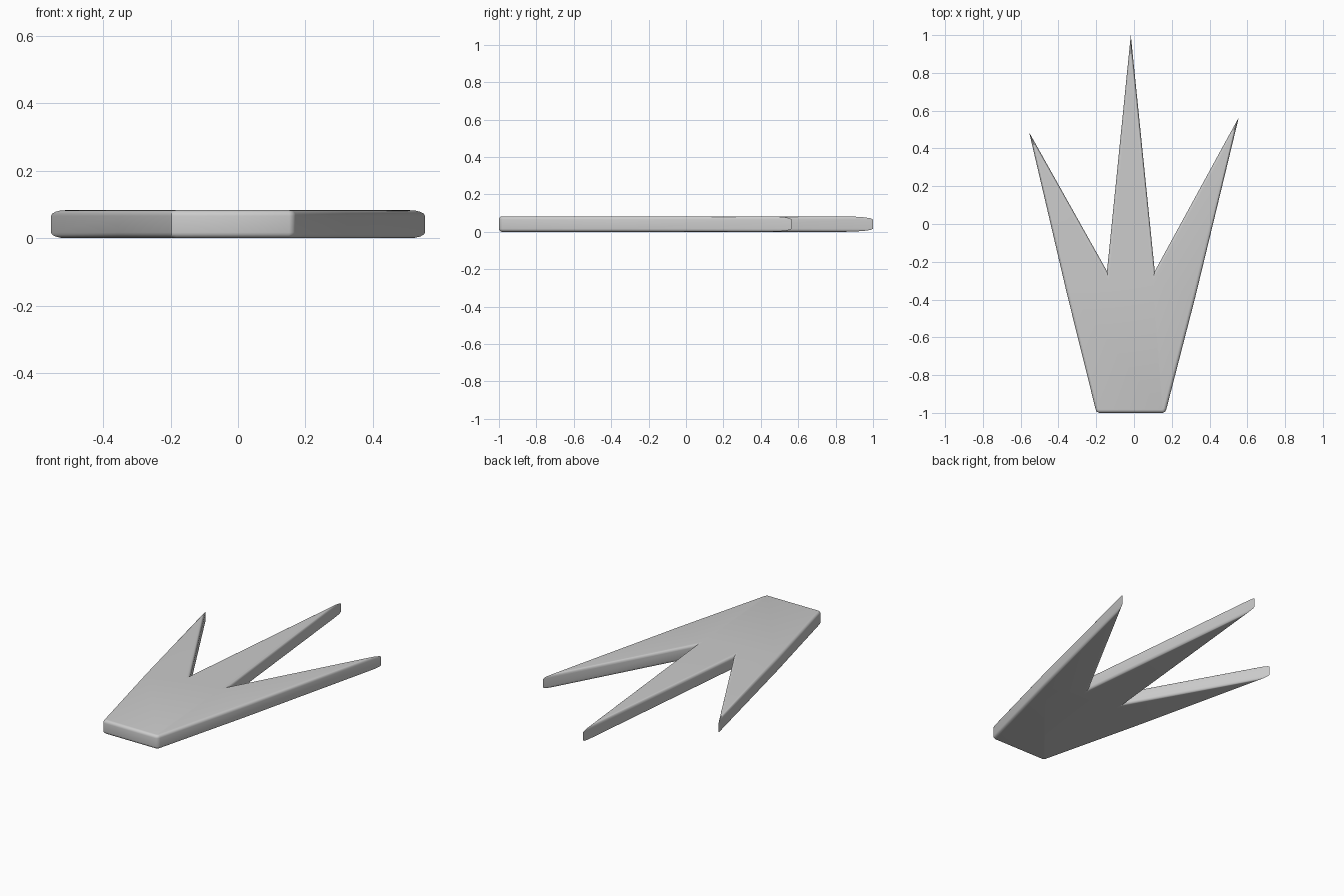
import bpy, bmesh, math
from mathutils import Vector

if "Cube" in bpy.data.objects:
    bpy.data.objects.remove(bpy.data.objects["Cube"])

HEIGHT, ROUND, STEPS = 0.083, 0.017, 4

# Three-pronged outline, counter-clockwise, with small rounded base corners
OUTLINE = [Vector(p) for p in (
    (-0.203, -0.982), (-0.198, -0.994), (-0.184, -1.0),
    (0.152, -1.0), (0.164, -0.994), (0.171, -0.982),
    (0.325, -0.385), (0.555, 0.565), (0.11, -0.25),
    (-0.017, 1.0), (-0.143, -0.25), (-0.555, 0.485), (-0.355, -0.37))]

# Convex cap pieces as outline indices: base, then right, middle and left prongs
CAP_PIECES = ((0, 1, 2, 3, 4, 5, 6, 8, 10, 12), (6, 7, 8), (8, 9, 10), (10, 11, 12))


def inset(points, d):
    """Move every side of the outline inwards by d, with mitred corners."""
    result = []
    for i, p in enumerate(points):
        a = (p - points[i - 1]).normalized()
        b = (points[(i + 1) % len(points)] - p).normalized()
        na, nb = Vector((-a.y, a.x)), Vector((-b.y, b.x))
        result.append(p + (na + nb) * (d / (1 + na.dot(nb))))
    return result


# Rounded edge profile: (inset, height) from the bottom to the top
angles = [math.pi / 2 * i / STEPS for i in range(STEPS + 1)]
lower = [(ROUND * (1 - math.sin(t)), ROUND * (1 - math.cos(t))) for t in angles]
profile = lower + [(d, HEIGHT - z) for d, z in reversed(lower)]

bm = bmesh.new()
rings = [[bm.verts.new((p.x, p.y, z)) for p in inset(OUTLINE, d)] for d, z in profile]
n = len(OUTLINE)
for r, s in zip(rings, rings[1:]):
    for i in range(n):
        j = (i + 1) % n
        bm.faces.new((r[i], r[j], s[j], s[i]))

# Flat caps on top and bottom
for piece in CAP_PIECES:
    bm.faces.new([rings[-1][i] for i in piece])
    bm.faces.new([rings[0][i] for i in reversed(piece)])

mesh = bpy.data.meshes.new("three_pronged_plate")
bm.to_mesh(mesh)
bm.free()
grey = bpy.data.materials.new("light grey")
grey.diffuse_color = (0.6, 0.6, 0.6, 1)
grey.use_nodes = True
grey.node_tree.nodes["Principled BSDF"].inputs["Base Color"].default_value = grey.diffuse_color
mesh.materials.append(grey)
plate = bpy.data.objects.new("three_pronged_plate", mesh)
bpy.context.collection.objects.link(plate)
bpy.context.view_layer.objects.active = plate
plate.select_set(True)
bpy.ops.object.shade_smooth_by_angle(angle=math.radians(35))
